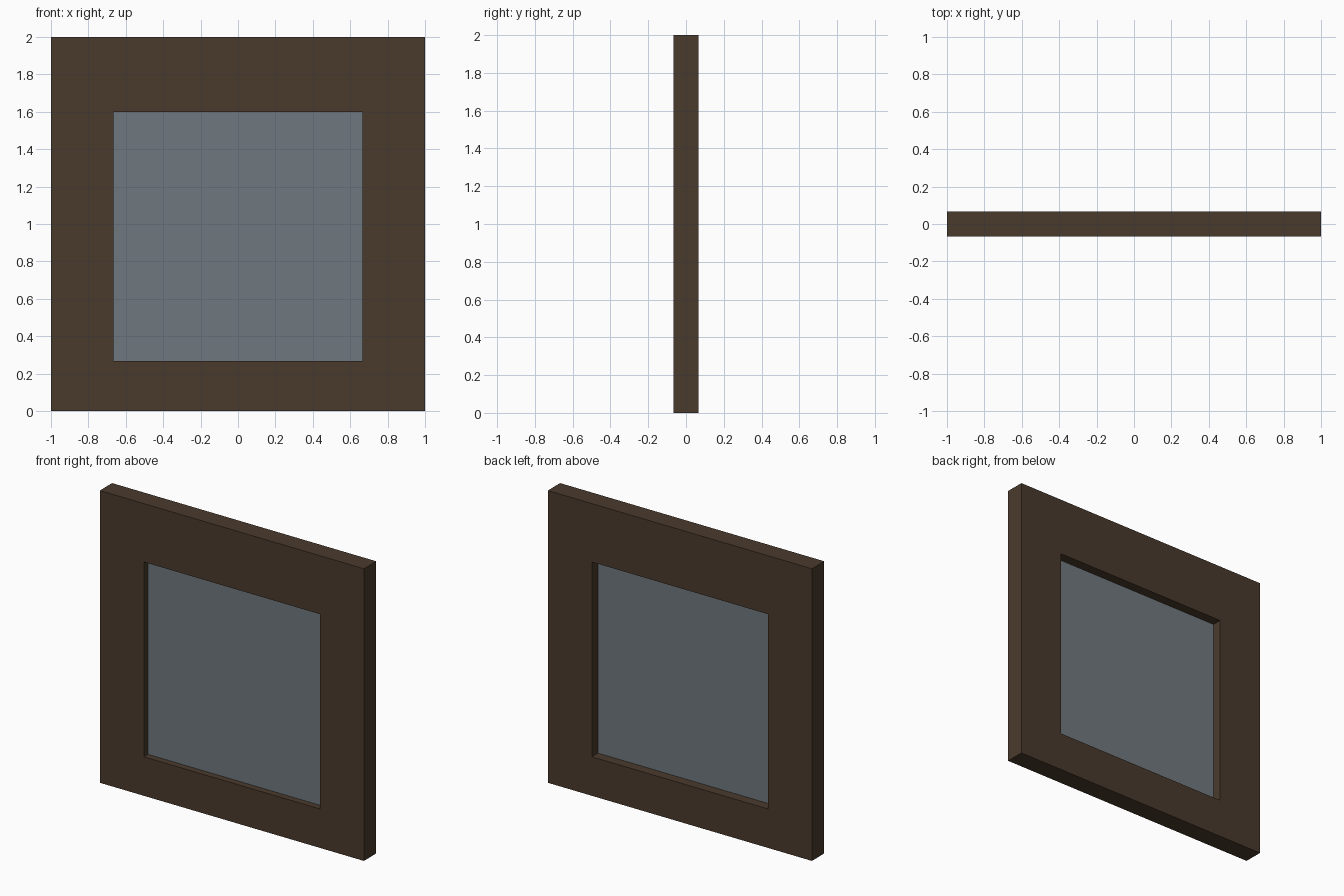
import bpy, bmesh

if "Cube" in bpy.data.objects:
    bpy.data.objects.remove(bpy.data.objects["Cube"])

def material(name, rgb):
    m = bpy.data.materials.new(name)
    m.diffuse_color = (*rgb, 1.0)
    m.use_nodes = True
    m.node_tree.nodes["Principled BSDF"].inputs["Base Color"].default_value = m.diffuse_color
    return m

def add_object(name, bm, mat):
    bmesh.ops.recalc_face_normals(bm, faces=bm.faces)
    me = bpy.data.meshes.new(name)
    bm.to_mesh(me)
    bm.free()
    me.materials.append(mat)
    ob = bpy.data.objects.new(name, me)
    bpy.context.collection.objects.link(ob)
    return ob

def rect(bm, x, z0, z1, y):
    return [bm.verts.new((px, y, pz))
            for px, pz in ((-x, z0), (x, z0), (x, z1), (-x, z1))]

def bridge(bm, a, b):
    for i in range(4):
        j = (i + 1) % 4
        bm.faces.new((a[i], a[j], b[j], b[i]))

brown = material("dark brown wood", (0.0685, 0.0423, 0.0252))
grey = material("blue grey glass", (0.159, 0.188, 0.209))

# Frame: four rectangular loops joined into a closed ring
HALF = 0.0667
bm = bmesh.new()
loops = [rect(bm, 1.0, 0.0, 2.0, -HALF), rect(bm, 1.0, 0.0, 2.0, HALF),
         rect(bm, 0.6667, 0.2667, 1.6, HALF), rect(bm, 0.6667, 0.2667, 1.6, -HALF)]
for i in range(4):
    bridge(bm, loops[i], loops[(i + 1) % 4])
add_object("window_frame", bm, brown)

# Glass pane set into the opening, a little nearer the front
bm = bmesh.new()
front = rect(bm, 0.6667, 0.2667, 1.6, -0.022)
back = rect(bm, 0.6667, 0.2667, 1.6, 0.0)
bridge(bm, front, back)
bm.faces.new(front)
bm.faces.new(back)
add_object("glass_pane", bm, grey)
